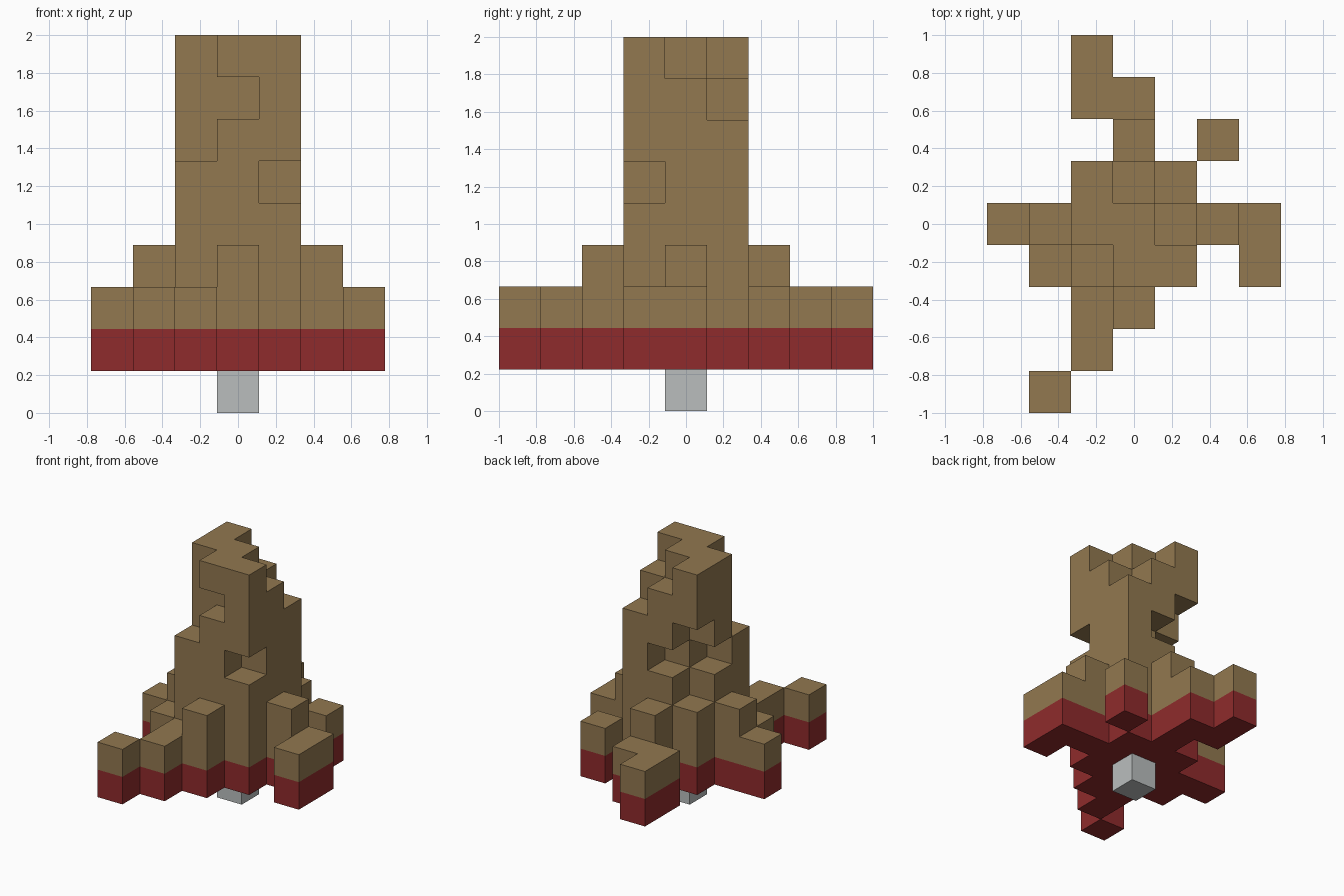
import bpy
import bmesh
from mathutils import Vector

cube = bpy.data.objects.get("Cube")
if cube:
    bpy.data.objects.remove(cube, do_unlink=True)

UNIT = 2 / 9  # edge of one block

# Column heights in blocks, back row first, columns from -x to +x
PLAN = [
    "..3....",
    "..33...",
    "...4.3.",
    "..987..",
    "3499843",
    ".3699.3",
    "..34...",
    "..3....",
    ".3.....",
]

# Hollows in the trunk: (column x, column y) -> empty layers
HOLLOWS = {
    (-1, 1): (4, 5, 6),
    (0, 1): (5,),
    (-1, 0): (5,),
    (1, -1): (5,),
    (0, -1): (7,),
}


def material(name, rgb):
    mat = bpy.data.materials.new(name)
    mat.use_nodes = True
    mat.diffuse_color = (*rgb, 1)
    bsdf = next(n for n in mat.node_tree.nodes if n.type == "BSDF_PRINCIPLED")
    bsdf.inputs["Base Color"].default_value = (*rgb, 1)
    return mat


def block_part(name, cells, solid, mat):
    """Join blocks into one shell, leaving out faces hidden between blocks."""
    bm = bmesh.new()
    for cell in cells:
        centre = Vector(cell)
        for axis in range(3):
            for sign in (-1, 1):
                normal = Vector((0, 0, 0))
                normal[axis] = sign
                if tuple(int(c) for c in centre + normal) in solid:
                    continue
                u = Vector((0, 0, 0))
                u[(axis + 1) % 3] = 0.5
                v = normal.cross(u)
                mid = centre + normal / 2 + Vector((0, 0, 0.5))
                corners = (mid - u - v, mid + u - v, mid + u + v, mid - u + v)
                bm.faces.new([bm.verts.new(c * UNIT) for c in corners])
    bmesh.ops.remove_doubles(bm, verts=bm.verts[:], dist=0.001)
    mesh = bpy.data.meshes.new(name)
    bm.to_mesh(mesh)
    bm.free()
    mesh.materials.append(mat)
    obj = bpy.data.objects.new(name, mesh)
    bpy.context.collection.objects.link(obj)


# Blocks of each part, sorted by layer
stem = {(0, 0, 0)}
base, mound = set(), set()
for row, line in enumerate(PLAN):
    for col, char in enumerate(line):
        if char == ".":
            continue
        x, y = col - 3, 4 - row
        base.add((x, y, 1))
        for z in range(2, int(char)):
            if z not in HOLLOWS.get((x, y), ()):
                mound.add((x, y, z))

solid = stem | base | mound
block_part("stem", stem, solid, material("light grey", (0.49, 0.515, 0.515)))
block_part("base_layer", base, solid, material("dark red", (0.275, 0.024, 0.025)))
block_part("mound", mound, solid, material("earth brown", (0.287, 0.188, 0.08)))
